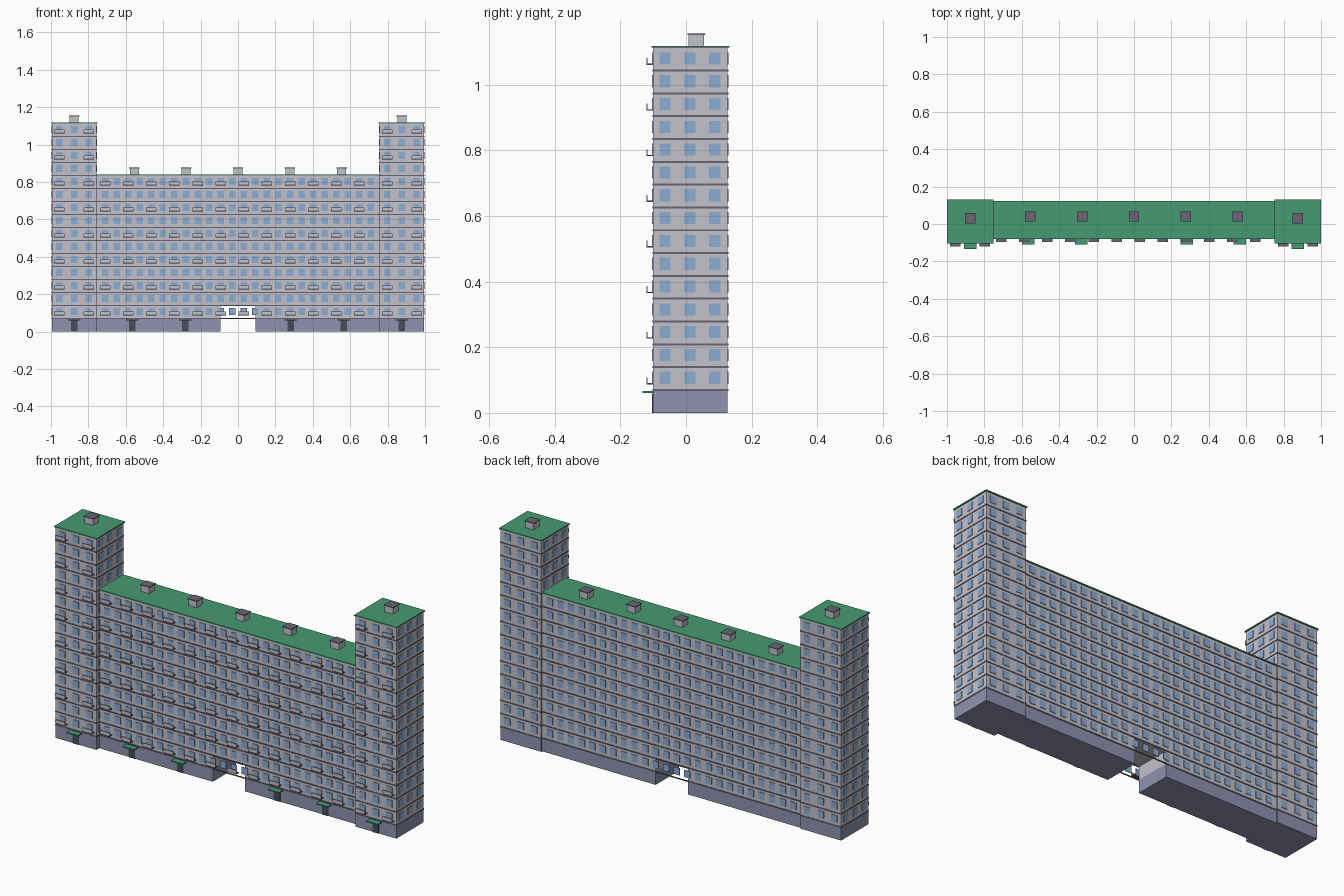
import bpy, bmesh
from mathutils import Matrix, Vector

if "Cube" in bpy.data.objects:
    bpy.data.objects.remove(bpy.data.objects["Cube"], do_unlink=True)


def material(name, rgb):
    linear = [((c / 255 + 0.055) / 1.055) ** 2.4 for c in rgb] + [1.0]
    mat = bpy.data.materials.new(name)
    mat.use_nodes = True
    mat.diffuse_color = linear
    mat.node_tree.nodes["Principled BSDF"].inputs["Base Color"].default_value = linear
    return mat


WALL = material("pale grey wall", (196, 194, 203))
BASE = material("blue grey plinth", (144, 146, 176))
GLASS = material("window blue", (140, 172, 212))
BAND = material("dark mauve concrete", (106, 100, 116))
GREEN = material("green roof", (70, 154, 114))
DOOR = material("charcoal door", (72, 76, 88))


def finish(name, bm, mat):
    bmesh.ops.recalc_face_normals(bm, faces=bm.faces[:])
    mesh = bpy.data.meshes.new(name)
    bm.to_mesh(mesh)
    bm.free()
    mesh.materials.append(mat)
    obj = bpy.data.objects.new(name, mesh)
    bpy.context.collection.objects.link(obj)
    return obj


def boxes(name, mat, spans):
    """One object from boxes, each given as (x range, y range, z range)."""
    bm = bmesh.new()
    for span in spans:
        centre = Vector([(a + b) / 2 for a, b in span])
        size = Vector([b - a for a, b in span])
        bmesh.ops.create_cube(bm, size=1, matrix=Matrix.Translation(centre) @ Matrix.Diagonal(size.to_4d()))
    return finish(name, bm, mat)


def around(c, width):
    return (c - width / 2, c + width / 2)


def grow(r, d):
    return (r[0] - d, r[1] + d)


# Shared measurements
PLINTH, FLOOR = 0.07, 0.0695
MAIN_FLOORS, TOWER_FLOORS = 11, 15
MAIN_X, MAIN_Y = (-0.757, 0.757), (-0.076, 0.119)
TOWER_Y = (-0.1, 0.127)
GAP = 0.094
WIN_W, WIN_H, PROUD = 0.035, 0.037, 0.003
ROOF = 0.006


def level(n):
    return PLINTH + n * FLOOR


def window_z(n):
    return around(level(n) + 0.037, WIN_H)


def band_z(n):
    return around(level(n), 0.006)


def balconies(name, xs, y, floors):
    slabs, panels = [], []
    for n in range(0, floors, 2):
        z = level(n) + 0.017
        for x in xs:
            slabs.append((around(x, 0.056), (y - 0.02, y), (z, z + 0.004)))
            panels.append((around(x, 0.056), (y - 0.021, y - 0.018), (z + 0.004, z + 0.021)))
    boxes(name + "_balcony_slabs", BAND, slabs)
    boxes(name + "_balcony_fronts", WALL, panels)


def entrances(name, xs, y):
    boxes(name + "_doors", DOOR, [(around(x, 0.036), (y - 0.003, y), (0, 0.059)) for x in xs])
    boxes(name + "_door_canopies", GREEN,
          [(around(x, 0.068), (y - 0.033, y), (0.06, 0.066)) for x in xs])


def roof_vents(name, xs, y, z):
    boxes(name + "_vent_boxes", WALL, [(around(x, 0.048), around(y, 0.048), (z, z + 0.034)) for x in xs])
    boxes(name + "_vent_caps", BAND,
          [(around(x, 0.056), around(y, 0.054), (z + 0.033, z + 0.037)) for x in xs])


# Main block with an opening through its lowest floor
top = level(MAIN_FLOORS)
outline = [(MAIN_X[0], PLINTH), (-GAP, PLINTH), (-GAP, level(1)), (GAP, level(1)),
           (GAP, PLINTH), (MAIN_X[1], PLINTH), (MAIN_X[1], top), (MAIN_X[0], top)]
bm = bmesh.new()
face = bm.faces.new([bm.verts.new((x, MAIN_Y[0], z)) for x, z in outline])
side = bmesh.ops.extrude_face_region(bm, geom=[face])
moved = [v for v in side["geom"] if isinstance(v, bmesh.types.BMVert)]
bmesh.ops.translate(bm, verts=moved, vec=(0, MAIN_Y[1] - MAIN_Y[0], 0))
finish("main_block", bm, WALL)
boxes("main_plinth", BASE, [((MAIN_X[0], -GAP), MAIN_Y, (0, PLINTH)),
                            ((GAP, MAIN_X[1]), MAIN_Y, (0, PLINTH))])
boxes("main_roof", GREEN, [(MAIN_X, grow(MAIN_Y, 0.005), (top, top + ROOF))])

# Windows and floor bands on both long walls
faces_y = [(MAIN_Y[0] - PROUD, MAIN_Y[0]), (MAIN_Y[1], MAIN_Y[1] + PROUD)]
main_xs = [(i - 11.5) * 0.0618 for i in range(24)]
boxes("main_windows", GLASS, [(around(x, WIN_W), y, window_z(n))
                              for n in range(MAIN_FLOORS) for x in main_xs for y in faces_y])
boxes("main_floor_bands", BAND, [(MAIN_X, y, band_z(n)) for n in range(MAIN_FLOORS) for y in faces_y])
balconies("main", main_xs[::2], MAIN_Y[0], MAIN_FLOORS)
entrances("main", (-0.565, -0.282, 0.282, 0.565), MAIN_Y[0])
roof_vents("main", [i * 0.277 for i in range(-2, 3)], 0.04, top + ROOF)

# End towers
for label, sign in (("left", 1), ("right", -1)):
    name = label + "_tower"
    cx = sign * 0.876
    tx = around(cx, 0.238)
    top = level(TOWER_FLOORS)
    boxes(name + "_block", WALL, [(tx, TOWER_Y, (PLINTH, top))])
    boxes(name + "_plinth", BASE, [(tx, TOWER_Y, (0, PLINTH))])
    boxes(name + "_roof", GREEN, [(grow(tx, 0.005), grow(TOWER_Y, 0.005), (top, top + ROOF))])
    boxes(name + "_floor_bands", BAND, [(grow(tx, 0.002), grow(TOWER_Y, 0.002), band_z(n))
                                        for n in range(TOWER_FLOORS)])
    xs = [cx + i * 0.079 for i in (-1, 0, 1)]
    ys = [0.012 + i * 0.076 for i in (-1, 0, 1)]
    panes = []
    for n in range(TOWER_FLOORS):
        for y in (TOWER_Y[0] - PROUD, TOWER_Y[1]):
            panes += [(around(x, WIN_W), (y, y + PROUD), window_z(n)) for x in xs]
        for x in (tx[0] - PROUD, tx[1]):
            panes += [((x, x + PROUD), around(y, WIN_W), window_z(n)) for y in ys]
    boxes(name + "_windows", GLASS, panes)
    balconies(name, (xs[0], xs[2]), TOWER_Y[0], TOWER_FLOORS)
    entrances(name, (cx,), TOWER_Y[0])
    roof_vents(name, (cx,), 0.031, top + ROOF)
